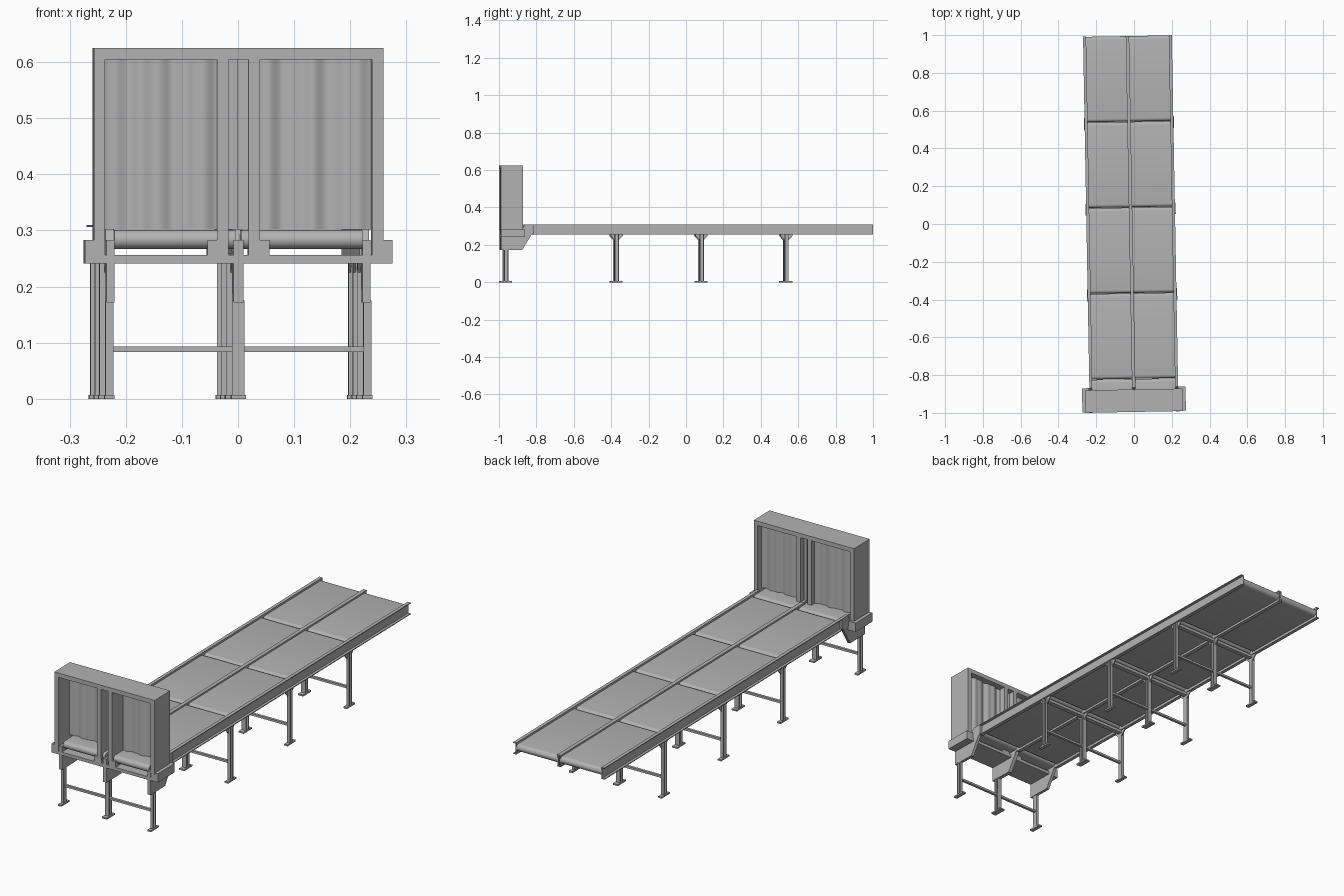
import bpy, bmesh, math
from mathutils import Matrix, Vector

if "Cube" in bpy.data.objects:
    bpy.data.objects.remove(bpy.data.objects["Cube"])

steel = bpy.data.materials.new("plain grey steel")
steel.diffuse_color = (0.45, 0.45, 0.45, 1)
steel.use_nodes = True
steel.node_tree.nodes["Principled BSDF"].inputs["Base Color"].default_value = steel.diffuse_color

# the whole machine is turned one degree about the hood
PIVOT = Vector((0, -0.94, 0))
TURN = Matrix.Translation(PIVOT) @ Matrix.Rotation(math.radians(1.03), 4, 'Z') @ Matrix.Translation(-PIVOT)


def finish(name, bm, smooth=False):
    bmesh.ops.recalc_face_normals(bm, faces=bm.faces)
    bm.transform(TURN)
    me = bpy.data.meshes.new(name)
    bm.to_mesh(me)
    bm.free()
    me.materials.append(steel)
    ob = bpy.data.objects.new(name, me)
    bpy.context.collection.objects.link(ob)
    if smooth:
        bpy.ops.object.select_all(action='DESELECT')
        ob.select_set(True)
        bpy.context.view_layer.objects.active = ob
        bpy.ops.object.shade_smooth_by_angle(angle=math.radians(35))
    return ob


def prism(name, pts, axis, a, b, side=1, smooth=False):
    """Extrude a 2D profile along an axis; side=-1 mirrors it across x = 0."""
    def place(p, t):
        x, y, z = {'x': (t, p[0], p[1]), 'y': (p[0], t, p[1]), 'z': (p[0], p[1], t)}[axis]
        return (side * x, y, z)
    bm = bmesh.new()
    lo = [bm.verts.new(place(p, a)) for p in pts]
    hi = [bm.verts.new(place(p, b)) for p in pts]
    n = len(pts)
    for i in range(n):
        j = (i + 1) % n
        bm.faces.new((lo[i], lo[j], hi[j], hi[i]))
    bm.faces.new(lo)
    bm.faces.new(hi)
    return finish(name, bm, smooth)


def box(name, x, y, z, side=1):
    return prism(name, [(x[0], y[0]), (x[1], y[0]), (x[1], y[1]), (x[0], y[1])], 'z', z[0], z[1], side)


def channel(x, d, lo, hi, t, w):
    """C profile: web at x, flanges reaching w in direction d."""
    return [(x, lo), (x + d * w, lo), (x + d * w, lo + t), (x + d * t, lo + t),
            (x + d * t, hi - t), (x + d * w, hi - t), (x + d * w, hi), (x, hi)]


SEAMS = [-0.82, -0.366, 0.088, 0.542, 0.996]
EDGES = [("inner", 0.005, -1), ("outer", 0.221, 1)]     # web position, outward direction

for side, lane in ((-1, "left"), (1, "right")):
    # belts with rounded ends
    spans = [(-0.985, SEAMS[0])] + list(zip(SEAMS, SEAMS[1:]))
    r, mid = 0.017, 0.284
    for k, (y0, y1) in enumerate(spans):
        pts = []
        for c, start in ((y1 - 0.001 - r, -90), (y0 + 0.001 + r, 90)):
            for i in range(11):
                a = math.radians(start + 18 * i)
                pts.append((c + r * math.cos(a), mid + r * math.sin(a)))
        prism(f"{lane}_belt_{k}", pts, 'x', 0.005, 0.221, side, True)

    for edge, x, d in EDGES:
        # side rails
        prism(f"{lane}_{edge}_rail", channel(x - d * 0.002, d, 0.255, 0.31, 0.004, 0.016),
              'y', -0.82, 0.996, side)
        # deep end plate below the hood
        plate = [(-0.993, 0.172), (-0.88, 0.172), (-0.83, 0.255), (-0.82, 0.262),
                 (-0.82, 0.31), (-0.865, 0.31), (-0.88, 0.283), (-0.993, 0.283)]
        prism(f"{lane}_{edge}_end_plate", plate, 'x', x, x + d * 0.014, side)

    # leg frames
    for k, y in enumerate([-0.965] + [s - 0.008 for s in SEAMS[1:4]]):
        top = 0.175 if k == 0 else 0.256
        for edge, x, d in EDGES:
            prof = [(x + d * px, y + py) for px, py in
                    ((0.002, -0.011), (0.016, -0.011), (0.016, -0.007), (0.006, -0.007),
                     (0.006, 0.007), (0.016, 0.007), (0.016, 0.011), (0.002, 0.011))]
            prism(f"{lane}_{edge}_leg_{k}", prof, 'z', 0.004, top, side)
            xs = sorted((x, x + d * 0.018))
            box(f"{lane}_{edge}_foot_{k}", xs, (y - 0.031, y + 0.031), (0, 0.007), side)
            if k:
                # flared gusset under the rail
                flare = [(y - 0.032, 0.256), (y - 0.032, 0.248), (y - 0.011, 0.225),
                         (y + 0.011, 0.225), (y + 0.032, 0.248), (y + 0.032, 0.256)]
                prism(f"{lane}_{edge}_gusset_{k}", flare, 'x', x + d * 0.002, x + d * 0.007, side)
        box(f"{lane}_brace_{k}", (0.004, 0.223), (y - 0.006, y + 0.006), (0.083, 0.093), side)
        if k:
            box(f"{lane}_crossbar_{k}", (0.004, 0.223), (y - 0.011, y + 0.011), (0.241, 0.255), side)

    # hood: walls and roof as one arch
    arch = [(-0.038, 0.277), (-0.018, 0.277), (-0.018, 0.605), (0.238, 0.605),
            (0.238, 0.277), (0.258, 0.277), (0.258, 0.625), (-0.038, 0.625)]
    prism(f"{lane}_hood", arch, 'y', -0.995, -0.876, side)

    # tray that carries the hood
    tray = [(-0.055, 0.241), (0.274, 0.241), (0.274, 0.283), (0.238, 0.283),
            (0.238, 0.256), (-0.018, 0.256), (-0.018, 0.283), (-0.055, 0.283)]
    prism(f"{lane}_hood_tray", tray, 'y', -0.993, -0.865, side)

    # wavy strip curtain near the back of the hood
    bm = bmesh.new()
    prev = None
    for i in range(81):
        x = 0.238 * i / 80
        y = -0.908 + 0.004 * math.sin(x * 75 + side) + 0.002 * math.sin(x * 160 + 2)
        cur = [bm.verts.new((side * x, y, z)) for z in (0.302, 0.606)]
        if prev:
            bm.faces.new((prev[0], cur[0], cur[1], prev[1]))
        prev = cur
    bmesh.ops.recalc_face_normals(bm, faces=bm.faces)
    bmesh.ops.solidify(bm, geom=bm.faces[:], thickness=0.003)
    finish(f"{lane}_curtain", bm, True)
